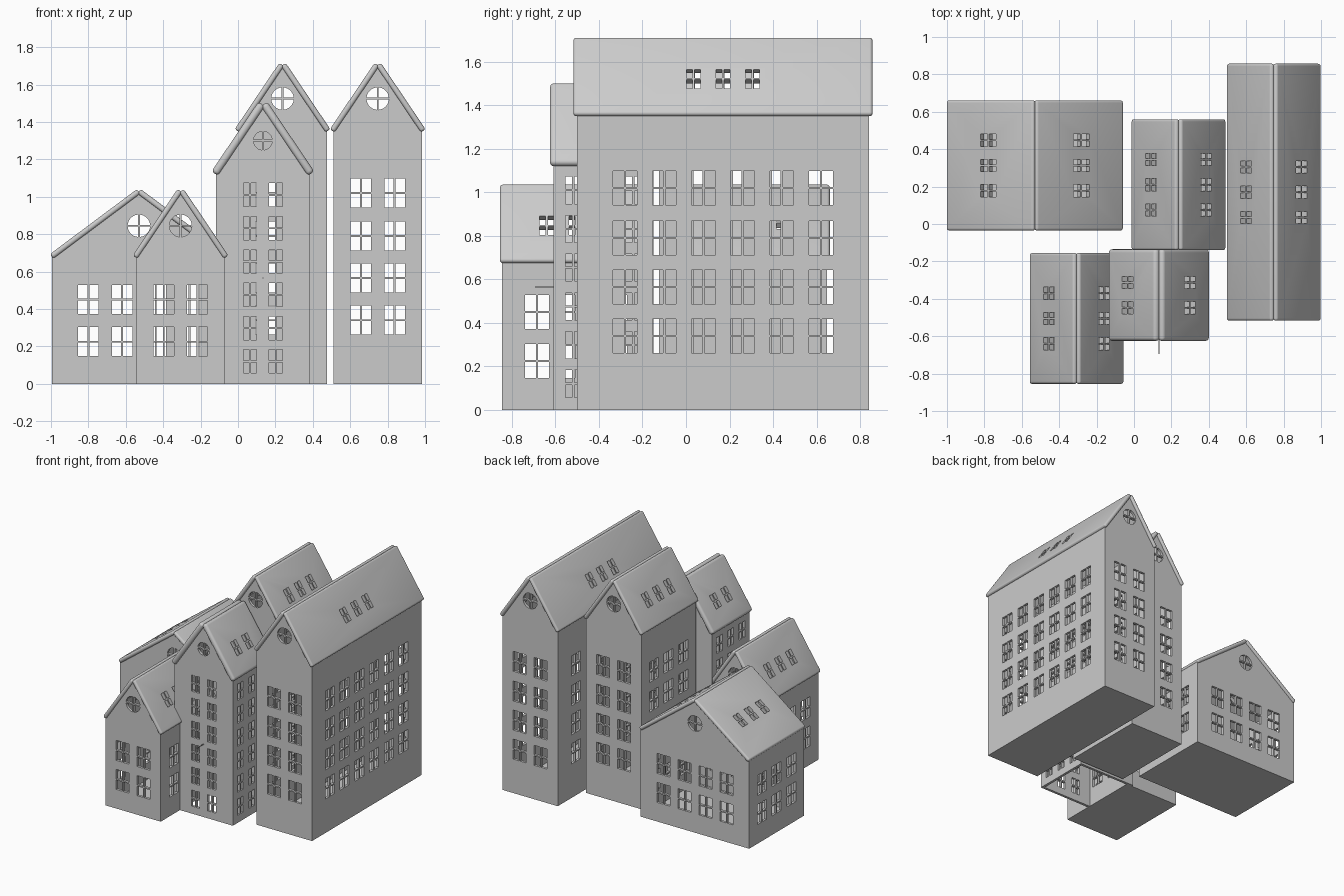
import bpy, bmesh, math
from mathutils import Matrix, Vector

if "Cube" in bpy.data.objects:
    bpy.data.objects.remove(bpy.data.objects["Cube"])

grey = bpy.data.materials.new("light grey")
grey.diffuse_color = (0.6, 0.6, 0.6, 1)
grey.use_nodes = True
grey.node_tree.nodes["Principled BSDF"].inputs["Base Color"].default_value = grey.diffuse_color
WALL = 0.02   # wall thickness
BAR = 0.01    # glazing bar width


def finish(name, bm):
    """Turn a bmesh into a named object."""
    bmesh.ops.recalc_face_normals(bm, faces=bm.faces)
    me = bpy.data.meshes.new(name)
    bm.to_mesh(me)
    bm.free()
    me.materials.append(grey)
    ob = bpy.data.objects.new(name, me)
    bpy.context.collection.objects.link(ob)
    return ob


def box(bm, centre, size, frame=Matrix()):
    m = frame @ Matrix.Translation(centre) @ Matrix.Diagonal((*size, 1))
    return bmesh.ops.create_cube(bm, size=1, matrix=m)["verts"]


def prism(bm, pts, y0, y1):
    """Extrude an (x, z) outline along y."""
    f = bm.faces.new([bm.verts.new((x, y0, z)) for x, z in pts])
    ext = bmesh.ops.extrude_face_region(bm, geom=[f])["geom"]
    for v in ext:
        if isinstance(v, bmesh.types.BMVert):
            v.co.y = y1


def cut(ob, bm):
    """Subtract a temporary cutter and apply the result."""
    cutter = finish("cutter", bm)
    cutter.hide_render = True
    mod = ob.modifiers.new("cut", "BOOLEAN")
    mod.operation, mod.solver, mod.object = "DIFFERENCE", "EXACT", cutter
    bpy.context.view_layer.objects.active = ob
    bpy.ops.object.modifier_apply(modifier=mod.name)
    bpy.data.objects.remove(cutter)


def panes(bm, frame, w, h, depth):
    """Four panes of one window; frame x = width, y = depth, z = height."""
    pw, ph = (w - BAR) / 2, (h - BAR) / 2
    for sx in (-1, 1):
        for sz in (-1, 1):
            box(bm, (sx * (pw + BAR) / 2, 0, sz * (ph + BAR) / 2), (pw, depth, ph), frame)


def round_panes(bm, x, z, r, y):
    """Four quarter-circle panes."""
    g = BAR / 2
    a0 = math.asin(g / r)
    for sx in (-1, 1):
        for sz in (-1, 1):
            arc = [a0 + (math.pi / 2 - 2 * a0) * i / 7 for i in range(8)]
            pts = [(x + sx * g, z + sz * g)]
            pts += [(x + sx * r * math.cos(a), z + sz * r * math.sin(a)) for a in arc]
            prism(bm, pts, y - 0.03, y + 0.03)


def spread(n, step):
    return [(i - (n - 1) / 2) * step for i in range(n)]


def house(name, cx, cy, hw, hd, roof_hw, roof_hd, eave, ridge, rows, front_cols, side_cols,
          win=(0.11, 0.155), step=0.18, r=0.015, circle=(0.845, 0.06),
          roof_x=0.135, roof_cols=3, floor=True):
    # centre line of the roof slab, also the top outline of the gables
    p0, p1 = Vector((r * 0.85, 0, ridge - r)), Vector((roof_hw - r, 0, eave + r))
    slope = (p1.z - p0.z) / (p1.x - p0.x)
    line = lambda x: p0.z + slope * (x - p0.x)

    # walls: gabled block, hollowed, then pierced by windows
    bm = bmesh.new()
    prism(bm, [(cx - hw, 0), (cx + hw, 0), (cx + hw, line(hw)), (cx, line(r)), (cx - hw, line(hw))],
          cy - hd, cy + hd)
    walls = finish(name + "_walls", bm)
    bm = bmesh.new()
    bottom = WALL if floor else -0.1
    box(bm, (cx, cy, (bottom + 2) / 2), (2 * (hw - WALL), 2 * (hd - WALL), 2 - bottom))
    cut(walls, bm)
    bm = bmesh.new()
    for s in (-1, 1):
        yw, xw = cy + s * (hd - WALL / 2), cx + s * (hw - WALL / 2)
        for z in rows:
            for o in spread(front_cols, step):
                panes(bm, Matrix.Translation((cx + o, yw, z)), *win, 0.06)
            for o in spread(side_cols, step):
                turn = Matrix.Rotation(math.pi / 2, 4, "Z")
                panes(bm, Matrix.Translation((xw, cy + o, z)) @ turn, *win, 0.06)
        round_panes(bm, cx, *circle, yw)
    cut(walls, bm)

    # roof: two rounded slabs meeting at the ridge, with skylights
    for s, side in ((-1, "left"), (1, "right")):
        d = (p1 - p0).normalized()
        d.x *= s
        n = Vector((-s * d.z, 0, s * d.x))
        mid = Vector((cx + s * (p0.x + p1.x) / 2, cy, (p0.z + p1.z) / 2))
        frame = Matrix((d, (0, 1, 0), n)).transposed().to_4x4()
        bm = bmesh.new()
        box(bm, (0, 0, 0), ((p1 - p0).length + 2 * r, 2 * roof_hd, 2 * r),
            Matrix.Translation(mid) @ frame)
        bmesh.ops.bevel(bm, geom=bm.edges[:], offset=r * 0.9, segments=4, profile=0.5,
                        affect="EDGES")
        roof = finish(f"{name}_roof_{side}", bm)
        bm = bmesh.new()
        for o in spread(roof_cols, 0.135):
            # window frame: width along y, depth along the normal, height along the slope
            f = Matrix((Vector((0, 1, 0)), n, d)).transposed().to_4x4()
            at = Vector((cx + s * roof_x, cy + o, line(roof_x)))
            panes(bm, Matrix.Translation(at) @ f, 0.065, 0.105, 0.12)
        cut(roof, bm)
        bpy.ops.object.select_all(action="DESELECT")
        roof.select_set(True)
        bpy.context.view_layer.objects.active = roof
        bpy.ops.object.shade_smooth_by_angle(angle=math.radians(35))


tall = [0.34, 0.565, 0.79, 1.02]
low = [0.225, 0.45]
house("long_tall_house", 0.747, 0.17, 0.237, 0.67, 0.25, 0.687, 1.35, 1.71, tall, 2, 6,
      circle=(1.525, 0.06))
house("rear_tall_house", 0.238, 0.21, 0.237, 0.335, 0.25, 0.35, 1.35, 1.71, tall, 2, 3,
      circle=(1.525, 0.06))
house("narrow_house", 0.133, -0.38, 0.25, 0.23, 0.267, 0.245, 1.12, 1.50,
      [0.12 + 0.178 * i for i in range(6)], 2, 3, win=(0.07, 0.125), step=0.138, r=0.021,
      circle=(1.30, 0.05), roof_x=0.15, roof_cols=2, floor=False)
house("front_low_house", -0.307, -0.505, 0.237, 0.34, 0.25, 0.35, 0.675, 1.035, low, 2, 3)
house("wide_low_house", -0.53, 0.313, 0.465, 0.335, 0.47, 0.348, 0.675, 1.035, low, 4, 3,
      roof_x=0.24)

# thin rod on the narrow house front
bm = bmesh.new()
box(bm, (0.133, -0.65, 0.565), (0.005, 0.09, 0.005))
finish("front_rod", bm)
